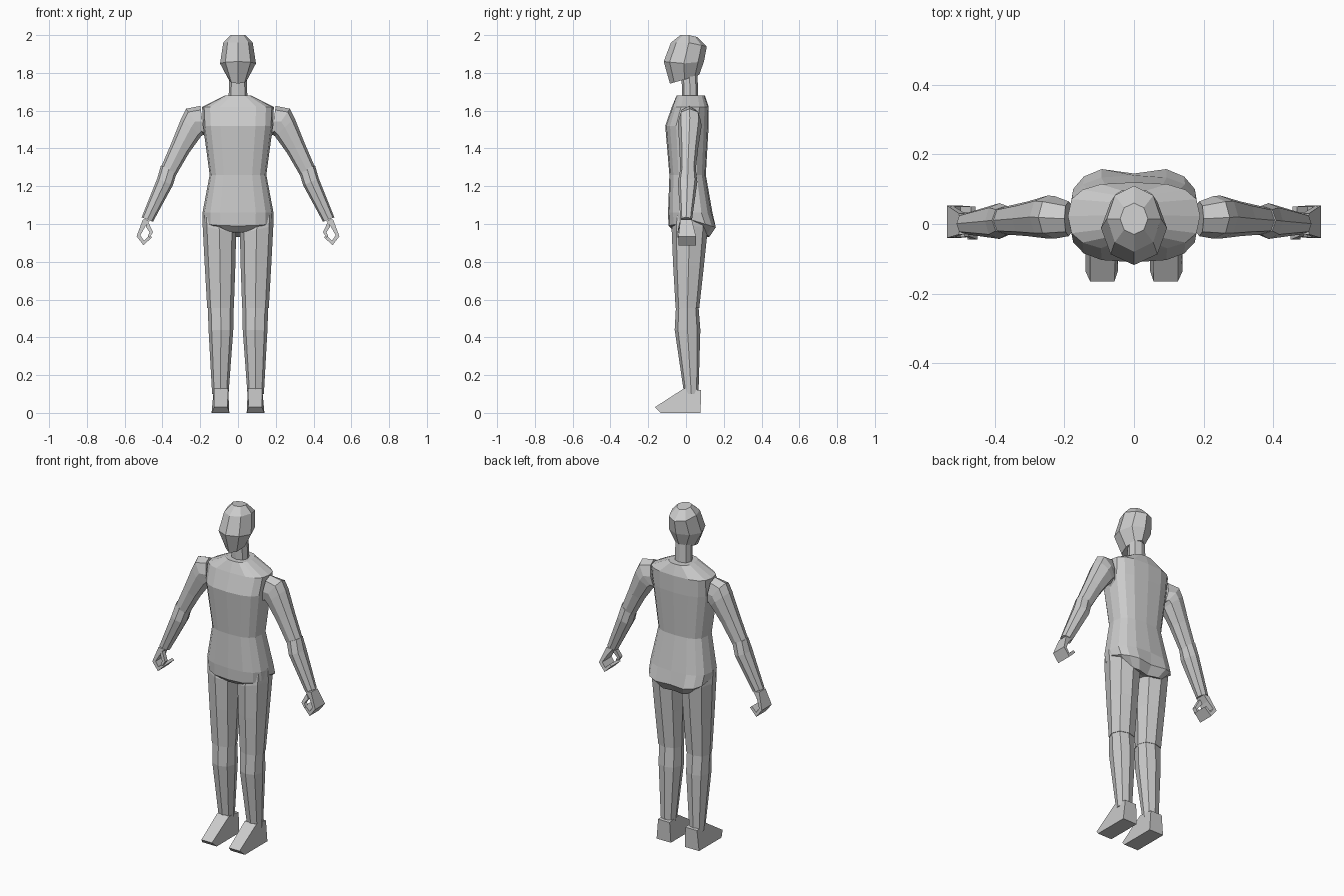
import bpy, bmesh, math


def finish(name, bm, mirror):
    bmesh.ops.recalc_face_normals(bm, faces=bm.faces)
    me = bpy.data.meshes.new(name)
    bm.to_mesh(me)
    bm.free()
    ob = bpy.data.objects.new(name, me)
    bpy.context.collection.objects.link(ob)
    if mirror:
        ob.modifiers.new("mirror", 'MIRROR').use_mirror_merge = False
    return ob


def spow(v, p):
    return math.copysign(abs(v) ** p, v) if abs(v) > 1e-6 else 0.0


def loft(name, rings, n=8, p=0.85, mirror=True):
    """Ring: inner (x, z), outer (x, z), front y, back y [, front dz, back dz]."""
    bm = bmesh.new()
    loops = []
    for (ax, az), (bx, bz), y0, y1, *dz in rings:
        f, k = dz or (0, 0)
        loop = []
        for i in range(n):
            t = 2 * math.pi * i / n
            c, s = spow(math.cos(t), p), spow(math.sin(t), p)
            loop.append(bm.verts.new((
                (ax + bx) / 2 + (bx - ax) / 2 * c,
                (y0 + y1) / 2 + (y1 - y0) / 2 * s,
                (az + bz) / 2 + (bz - az) / 2 * c + k * max(s, 0) + f * max(-s, 0))))
        loops.append(loop)
    for a, b in zip(loops, loops[1:]):
        for i in range(n):
            j = (i + 1) % n
            bm.faces.new((a[i], a[j], b[j], b[i]))
    bm.faces.new(loops[0])
    bm.faces.new(loops[-1])
    return finish(name, bm, mirror)


def centred(w, z, *rest):
    return ((-w, z), (w, z), *rest)


def prism(name, pts, side_profile=False):
    """Closed profile (u, z, lo, hi) spanned between lo and hi; mirrored in x."""
    bm = bmesh.new()
    place = (lambda u, z, d: (d, u, z)) if side_profile else (lambda u, z, d: (u, d, z))
    lo = [bm.verts.new(place(u, z, a)) for u, z, a, b in pts]
    hi = [bm.verts.new(place(u, z, b)) for u, z, a, b in pts]
    for i in range(len(pts)):
        j = (i + 1) % len(pts)
        bm.faces.new((lo[i], lo[j], hi[j], hi[i]))
    bm.faces.new(lo)
    bm.faces.new(hi)
    return finish(name, bm, True)


# Torso, hem dips at front and back, with buttocks parted at the back centre
torso = loft("torso", [
    centred(0.07, 1.68, -0.05, 0.10),
    centred(0.19, 1.62, -0.075, 0.12),
    centred(0.185, 1.52, -0.11, 0.12),
    centred(0.15, 1.26, -0.088, 0.105),
    centred(0.188, 1.06, -0.095, 0.14),
    centred(0.185, 1.02, -0.093, 0.165, -0.03, -0.04),
    centred(0.13, 0.99, -0.06, 0.13, -0.03, -0.06),
    centred(0.05, 0.955, -0.04, 0.06),
], n=16, p=0.72, mirror=False)
for v in torso.data.vertices:
    if abs(v.co.x) < 0.01 and v.co.y > 0.12 and v.co.z < 1.0:
        v.co.y -= 0.02

# Neck and tilted head
loft("neck", [centred(0.05, 1.66, -0.02, 0.065),
              centred(0.045, 1.82, -0.025, 0.06)], mirror=False)
loft("head", [
    centred(0.04, 2.0, -0.03, 0.06, 0, -0.01),
    centred(0.078, 1.96, -0.08, 0.11, 0, -0.02),
    centred(0.095, 1.85, -0.118, 0.095, 0.01, 0.01),
    centred(0.05, 1.765, -0.085, 0.07, -0.022, 0.025),
], p=1.0, mirror=False)

# Arms
loft("upper_arm", [
    ((0.175, 1.46), (0.2, 1.625), -0.035, 0.065),
    ((0.18, 1.475), (0.275, 1.61), -0.042, 0.08),
    ((0.195, 1.465), (0.3, 1.56), -0.042, 0.082),
    ((0.26, 1.375), (0.35, 1.435), -0.035, 0.065),
    ((0.33, 1.255), (0.41, 1.295), -0.03, 0.05),
])
loft("forearm", [
    ((0.323, 1.275), (0.408, 1.31), -0.03, 0.052),
    ((0.345, 1.205), (0.428, 1.24), -0.043, 0.06),
    ((0.45, 1.012), (0.51, 1.035), -0.03, 0.032),
])

# Curled hands: finger band and thumb
prism("fingers", [
    (0.465, 1.02, -0.03, 0.03), (0.503, 1.025, -0.03, 0.03),
    (0.537, 0.935, -0.04, 0.053), (0.5, 0.887, -0.04, 0.053),
    (0.456, 0.93, -0.035, 0.05), (0.468, 0.94, -0.035, 0.05),
    (0.498, 0.912, -0.038, 0.05), (0.517, 0.94, -0.038, 0.05),
    (0.492, 0.985, -0.03, 0.035)])
prism("thumb", [
    (0.475, 1.01, -0.035, -0.01), (0.488, 0.985, -0.035, -0.01),
    (0.468, 0.955, -0.045, -0.02), (0.478, 0.937, -0.045, -0.022),
    (0.468, 0.928, -0.045, -0.022), (0.45, 0.957, -0.045, -0.02)])

# Legs
loft("thigh", [
    ((0.03, 1.0), (0.188, 1.065), -0.065, 0.09),
    ((0.01, 0.95), (0.187, 0.99), -0.076, 0.115),
    ((0.014, 0.78), (0.176, 0.78), -0.068, 0.095),
    ((0.022, 0.555), (0.163, 0.555), -0.055, 0.07),
])
loft("shin", [
    ((0.024, 0.565), (0.16, 0.565), -0.053, 0.066),
    ((0.025, 0.44), (0.156, 0.44), -0.06, 0.076),
    ((0.05, 0.1), (0.137, 0.1), -0.01, 0.066),
])

# Wedge feet
prism("foot", [
    (0.08, 0.12, 0.052, 0.128), (0.077, 0, 0.046, 0.14),
    (-0.135, 0, 0.046, 0.14), (-0.165, 0.03, 0.056, 0.126),
    (-0.01, 0.13, 0.052, 0.128)], side_profile=True)
